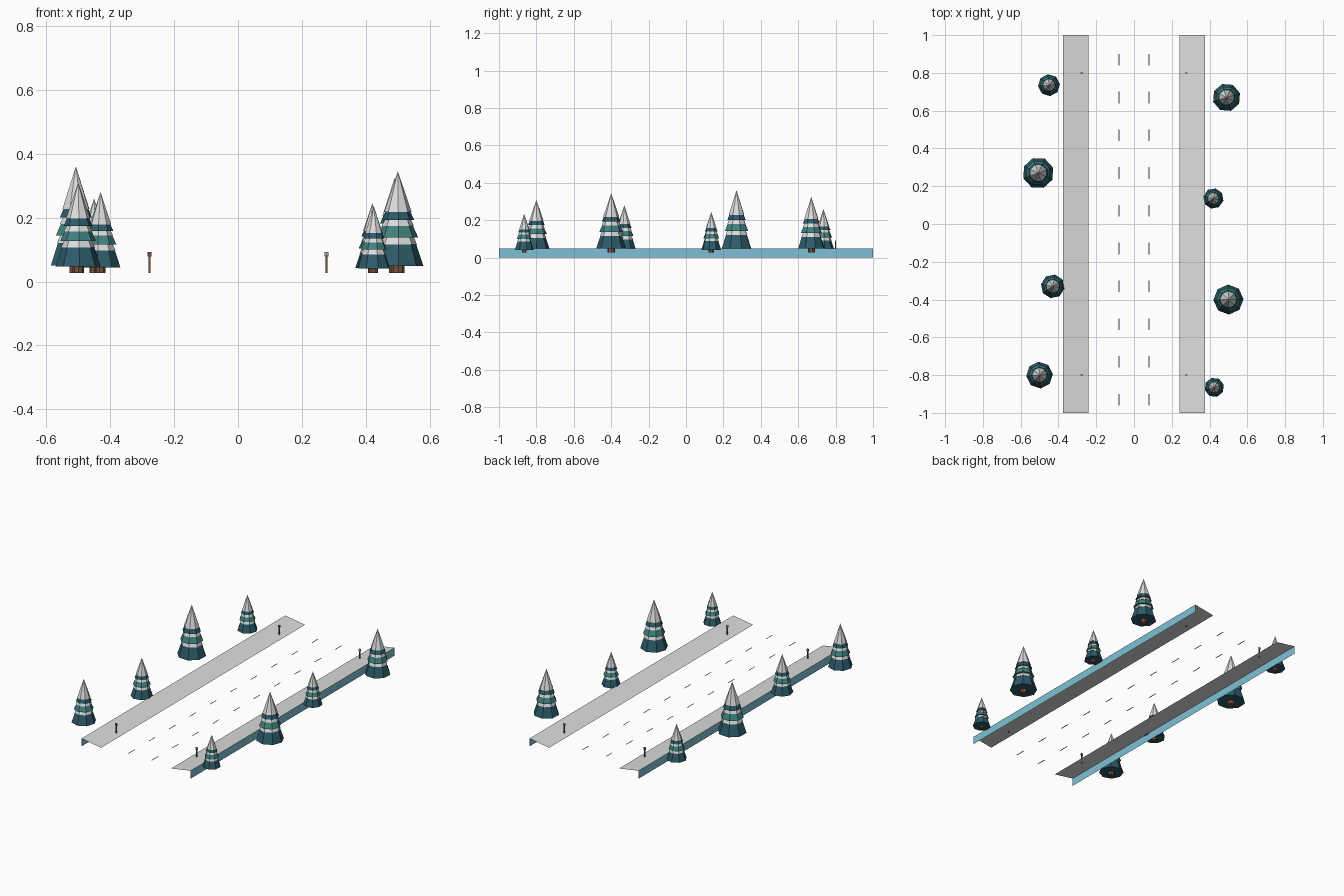
import bpy
import math

cube = bpy.data.objects.get("Cube")
if cube:
    bpy.data.objects.remove(cube, do_unlink=True)


def material(name, rgb):
    m = bpy.data.materials.new(name)
    m.use_nodes = True
    m.diffuse_color = (*rgb, 1)
    m.node_tree.nodes["Principled BSDF"].inputs["Base Color"].default_value = (*rgb, 1)
    return m


SNOW = material("snow white", (0.72, 0.72, 0.72))
ICE = material("ice blue", (0.21, 0.53, 0.67))
DARK = material("dark pine", (0.025, 0.105, 0.14))
TEAL = material("teal pine", (0.05, 0.22, 0.21))
BARK = material("bark brown", (0.19, 0.085, 0.045))
DASH = material("lane grey", (0.45, 0.48, 0.5))


def build(name, verts, faces, mats, indices=None):
    mesh = bpy.data.meshes.new(name)
    mesh.from_pydata(verts, [], faces)
    for m in mats:
        mesh.materials.append(m)
    if indices:
        mesh.polygons.foreach_set("material_index", indices)
    mesh.update()
    obj = bpy.data.objects.new(name, mesh)
    bpy.context.collection.objects.link(obj)
    return obj


def box(name, centre, size, mat):
    bpy.ops.mesh.primitive_cube_add(size=1, location=centre)
    obj = bpy.context.object
    obj.name = name
    obj.scale = size
    obj.data.materials.append(mat)
    return obj


GROUND = 0.027
BANK_TOP = 0.049
INNER, OUTER = 0.24, 0.375

# Snowy banks: sloping top sheet with an ice face along the outer edge
for side, label in ((1, "left"), (-1, "right")):
    profile = [(INNER, GROUND), (OUTER, BANK_TOP), (OUTER, 0)]
    verts = [(side * x, y, z) for x, z in profile for y in (-1, 1)]
    faces = [(0, 2, 3, 1), (2, 4, 5, 3)]
    if side < 0:
        faces = [f[::-1] for f in faces]
    build(label + "_bank", verts, faces, [SNOW, ICE], [0, 1])

# Lane dashes: flat strips in two rows
for x in (-0.08, 0.08):
    for i in range(10):
        y = -0.93 + 0.2 * i
        verts = [(x + dx, y + dy, 0.02)
                 for dx, dy in ((-.003, -.031), (.003, -.031), (.003, .031), (-.003, .031))]
        build("lane_dash", verts, [(0, 1, 2, 3)], [DASH])

# Marker posts with small coloured heads
for x, head in ((-0.277, BARK), (0.277, ICE)):
    for y in (-0.8, 0.8):
        box("marker_post", (x, y, 0.055), (0.006, 0.006, 0.058), BARK)
        box("marker_head", (x, y, 0.085), (0.012, 0.006, 0.014), head)

# Tree tiers as (bottom z, bottom radius, top z, top radius, colour), unit height
TIERS = [
    (0, .065, .12, .065, BARK),
    (.07, .25, .28, .18, DARK),
    (.28, .188, .37, .15, SNOW),
    (.35, .20, .46, .15, TEAL),
    (.46, .158, .54, .12, SNOW),
    (.52, .16, .61, .12, DARK),
    (.60, .135, 1, 0, SNOW),
]
TREE_MATS = [BARK, DARK, SNOW, TEAL]
SIDES = 8


def tree(x, y, height, turn):
    verts, faces, colours = [], [], []
    for z0, r0, z1, r1, mat in TIERS:
        start = len(verts)
        for z, r in ((z0, r0), (z1, r1)):
            for i in range(SIDES if r else 1):
                a = turn + math.tau * i / SIDES
                verts.append((r * height * math.cos(a), r * height * math.sin(a), z * height))
        low = [start + i for i in range(SIDES)]
        new = [low[::-1]]
        for i in range(SIDES):
            j = (i + 1) % SIDES
            if r1:
                new.append((low[i], low[j], low[j] + SIDES, low[i] + SIDES))
            else:
                new.append((low[i], low[j], start + SIDES))
        if r1:
            new.append([v + SIDES for v in low])
        faces += new
        colours += [TREE_MATS.index(mat)] * len(new)
    obj = build("snowy_tree", verts, faces, TREE_MATS, colours)
    obj.location = (x, y, GROUND)


# Trees on both sides of the road
PLACES = [
    (-.45, .735, .233), (-.507, .27, .333), (-.43, -.33, .253), (-.50, -.80, .283),
    (.49, .67, .298), (.42, .135, .218), (.50, -.40, .318), (.425, -.865, .208),
]
for n, (x, y, h) in enumerate(PLACES):
    tree(x, y, h, 0.1 + 0.25 * n)
